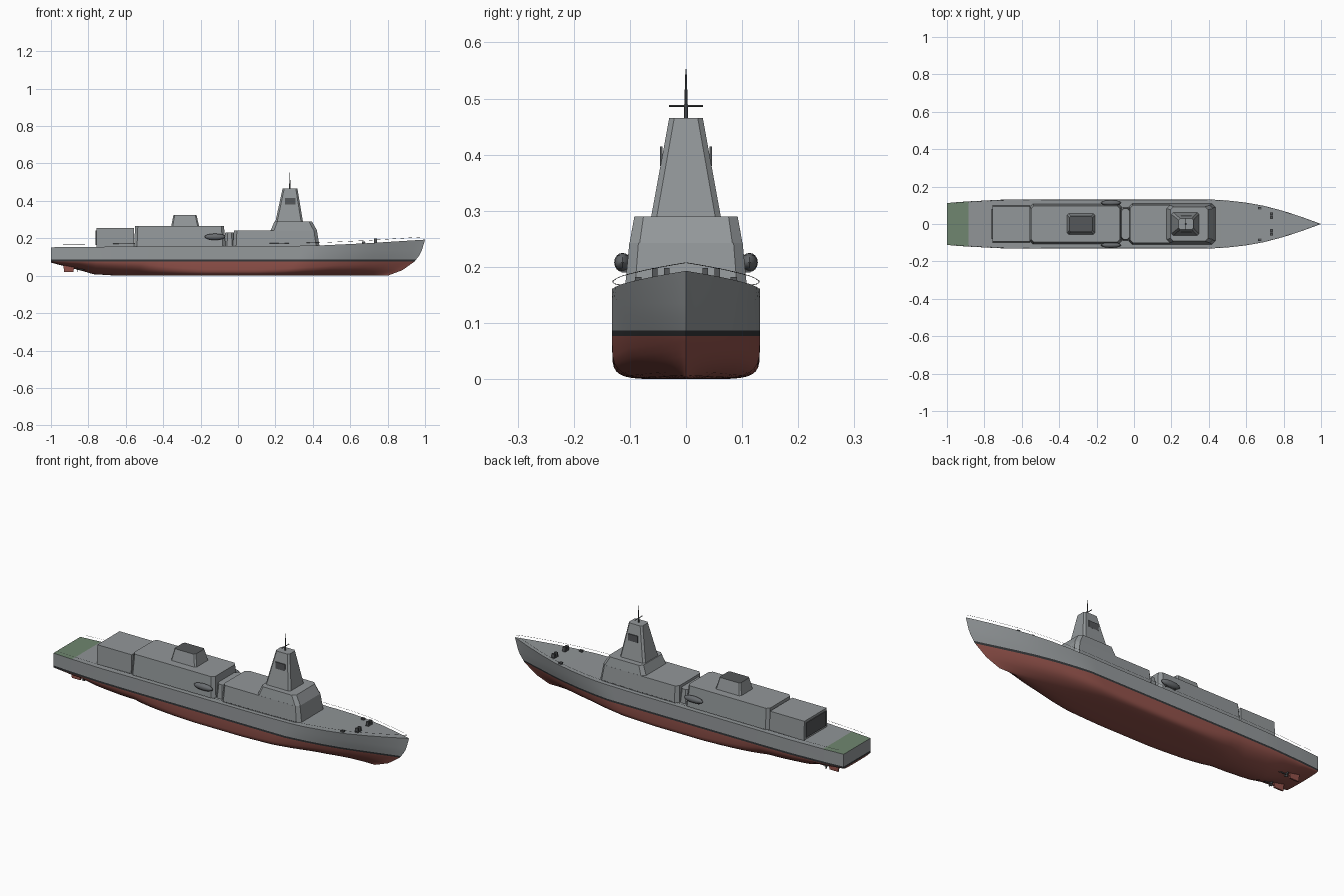
import bpy, bmesh
from math import sin, cos, pi
from mathutils import Matrix

if "Cube" in bpy.data.objects:
    bpy.data.objects.remove(bpy.data.objects["Cube"])


def material(name, r, g, b):
    m = bpy.data.materials.new(name)
    m.use_nodes = True
    m.diffuse_color = (r, g, b, 1)
    m.node_tree.nodes["Principled BSDF"].inputs["Base Color"].default_value = (r, g, b, 1)
    return m


RED = material("bottom red", .29, .085, .07)
BOOT = material("waterline black", .035, .037, .04)
GREY = material("hull grey", .30, .32, .33)
DECK = material("deck grey", .28, .30, .31)
GREEN = material("flight deck green", .16, .24, .16)
UPPER = material("superstructure grey", .29, .31, .32)
DARK = material("dark grey", .09, .095, .10)
BOAT = material("boat grey", .14, .15, .16)


def interp(table, v):
    if v <= table[0][0]:
        return table[0][1]
    for (a, p), (b, q) in zip(table, table[1:]):
        if v <= b:
            return p + (q - p) * (v - a) / (b - a)
    return table[-1][1]


def finish(name, bm, *mats, smooth=False):
    bmesh.ops.recalc_face_normals(bm, faces=bm.faces)
    me = bpy.data.meshes.new(name)
    bm.to_mesh(me)
    bm.free()
    for m in mats:
        me.materials.append(m)
    ob = bpy.data.objects.new(name, me)
    bpy.context.collection.objects.link(ob)
    if smooth:
        bpy.ops.object.select_all(action='DESELECT')
        ob.select_set(True)
        bpy.context.view_layer.objects.active = ob
        bpy.ops.object.shade_smooth_by_angle(angle=.6)
    return ob


# Hull lines
BEAM = [(-1, .112), (-.9, .12), (-.7, .13), (-.5, .132), (.4, .132), (.5, .126), (.6, .115),
        (.7, .097), (.8, .07), (.9, .037), (1, 0)]
SHEER = [(-1, .152), (-.5, .157), (.2, .158), (.45, .162), (.7, .174), (1, .193)]
KEEL = [(-1, .07), (-.9, .045), (-.75, .008), (-.6, 0), (1, 0)]
FULLNESS = [(-1, 2.4), (-.85, 1.6), (-.5, 2), (-.1, 6), (.2, 6), (.6, 2.6), (1, 1.5)]
STEM = [(0, .8), (.03, .88), (.077, .945), (.12, .978), (.19, 1)]
WL, BT, STEPS = .077, .087, 8

# Hull: half sections from keel to deck centre, mirrored
bm = bmesh.new()
stations = sorted([-1 + i * .05 for i in range(41)] + [-.885, .975])
rows = []
for s in stations:
    beam, top, keel, n = (interp(t, s) for t in (BEAM, SHEER, KEEL, FULLNESS))
    wl_beam = beam * (1 - .3 * max(0, (s - .4) / .6))
    pts = []
    for j in range(STEPS + 1):
        a = j / STEPS * pi / 2
        c = max(0, cos(a)) if j < STEPS else 0
        pts.append((wl_beam * sin(a) ** (2 / n), WL - (WL - keel) * c ** (2 / n)))
    for z in (BT, .11, .135, top):
        f = (z - WL) / (top - WL)
        pts.append((wl_beam + (beam - wl_beam) * f, z))
    pts.append((0, top))
    rows.append([bm.verts.new((-1 + (1 + interp(STEM, z)) * (s + 1) / 2, y, z)) for y, z in pts])
last = len(rows[0]) - 2
for s, a, b in zip(stations, rows, rows[1:]):
    for j in range(last + 1):
        f = bm.faces.new((a[j], b[j], b[j + 1], a[j + 1]))
        if j == last:
            f.material_index = 4 if s < -.89 else 3
        else:
            f.material_index = 0 if j < STEPS else 1 if j == STEPS else 2
# Transom bands
r = rows[0]
for band, mi in ((r[:STEPS + 1], 0), (r[STEPS:STEPS + 2], 1), (r[STEPS + 1:last + 1], 2)):
    ends = [bm.verts.new((-1, 0, v.co.z)) for v in (band[-1], band[0])]
    bm.faces.new(band + ends).material_index = mi
bmesh.ops.remove_doubles(bm, verts=bm.verts, dist=1e-5)
mirrored = bmesh.ops.duplicate(bm, geom=bm.verts[:] + bm.edges[:] + bm.faces[:])["geom"]
for v in mirrored:
    if isinstance(v, bmesh.types.BMVert):
        v.co.y *= -1
bmesh.ops.remove_doubles(bm, verts=bm.verts, dist=1e-5)
finish("hull", bm, RED, BOOT, GREY, DECK, GREEN, smooth=True)


def block(name, lower, upper, chamfer=0, mat=UPPER, top=None):
    """Tapered house; each end is (x aft, x fore, half width, z)."""
    bm = bmesh.new()
    rings = []
    for (x0, x1, w, z), c in ((lower, chamfer), (upper, chamfer * .9)):
        if c:
            outline = [(x0 + c, -w), (x1 - c, -w), (x1, -w + c), (x1, w - c),
                       (x1 - c, w), (x0 + c, w), (x0, w - c), (x0, -w + c)]
        else:
            outline = [(x0, -w), (x1, -w), (x1, w), (x0, w)]
        rings.append([bm.verts.new((x, y, z)) for x, y in outline])
    lo, hi = rings
    bm.faces.new(lo)
    bm.faces.new(hi).material_index = 1 if top else 0
    for i in range(len(lo)):
        k = (i + 1) % len(lo)
        bm.faces.new((lo[i], lo[k], hi[k], hi[i]))
    return finish(name, bm, mat, top or mat)


def box(name, x0, x1, y0, y1, z0, z1, mat):
    bm = bmesh.new()
    bmesh.ops.create_cube(bm, size=1)
    for v in bm.verts:
        v.co = (x0 + (v.co.x + .5) * (x1 - x0), y0 + (v.co.y + .5) * (y1 - y0),
                z0 + (v.co.z + .5) * (z1 - z0))
    return finish(name, bm, mat)


def rod(name, radius, tip, length, at, axis, mat):
    bm = bmesh.new()
    turn = {'X': Matrix.Rotation(pi / 2, 4, 'Y'), 'Y': Matrix.Rotation(pi / 2, 4, 'X'),
            'Z': Matrix()}[axis]
    bmesh.ops.create_cone(bm, cap_ends=True, segments=8, radius1=radius, radius2=tip,
                          depth=length, matrix=Matrix.Translation(at) @ turn)
    return finish(name, bm, mat)


# Superstructure
block("hangar", (-.757, -.556, .098, .15), (-.757, -.556, .093, .254))
block("aft_house", (-.556, -.065, .108, .15), (-.55, -.075, .097, .265), .016)
block("passage", (-.075, -.015, .09, .15), (-.068, -.022, .082, .23), .015)
block("forward_house", (-.028, .437, .11, .15), (-.022, .422, .101, .243), .018)
block("bridge", (.175, .422, .1005, .243), (.195, .395, .092, .29), .018)
block("tower", (.2, .347, .062, .29), (.238, .318, .03, .465), .01)
block("funnel", (-.357, -.208, .055, .265), (-.345, -.222, .042, .325), .008, UPPER, DARK)
box("hangar_door", -.761, -.755, -.08, .08, .165, .242, DARK)

# Mast
rod("mast_pole", .004, .001, .09, (.277, 0, .508), 'Z', DARK)
rod("mast_yard", .002, .002, .06, (.277, 0, .487), 'Y', DARK)

for s, side in ((1, "left"), (-1, "right")):
    # Tower sensor panels
    box("sensor_panel_" + side, .25, .307, s * .042, s * .046, .38, .415, DARK)

    # Boats and their davits
    bm = bmesh.new()
    bmesh.ops.create_uvsphere(bm, u_segments=12, v_segments=8, radius=1)
    for v in bm.verts:
        v.co = (-.123 + v.co.x * .056, s * (.113 + v.co.y * .015), .208 + v.co.z * .017)
    finish("boat_" + side, bm, BOAT, smooth=True)
    for x in (-.15, -.1):
        box("davit_" + side, x - .004, x + .004, s * .095, s * .115, .19, .2, DARK)

    # Bollards and winches on the foredeck
    for x, y0, y1 in ((.735, .028, .062), (.672, .078, .092)):
        z = interp(SHEER, x)
        box("bollard_base_" + side, x - .009, x + .009, s * y0, s * y1, z - .002, z + .004, DARK)
        for y in (y0 + .006, y1 - .006):
            box("bollard_" + side, x - .008, x + .008, s * (y - .005), s * (y + .005),
                z, z + (.022 if x > .7 else .009), DARK)

    # Rudders, shafts and propellers
    block("rudder_" + side, (-.93, -.88, .004, .02), (-.935, -.872, .005, .075),
          mat=RED).location.y = s * .055
    rod("propeller_shaft_" + side, .003, .003, .12, (-.8, s * .055, .033), 'X', DARK)
    for i in range(4):
        blade = box("propeller_blade_" + side, -.002, .002, -.004, .004, 0, .014, DARK)
        blade.location = (-.86, s * .055, .033)
        blade.rotation_euler.x = i * pi / 2 + .4

    # Deck edge rail
    curve = bpy.data.curves.new("rail_" + side, 'CURVE')
    curve.dimensions = '3D'
    curve.bevel_depth = .0006
    curve.bevel_resolution = 0
    line = curve.splines.new('POLY')
    rail_x = [-.97 + i * .049 for i in range(41)]
    line.points.add(len(rail_x) - 1)
    for p, x in zip(line.points, rail_x):
        p.co = (x, s * max(0, interp(BEAM, x) - .002), interp(SHEER, x) + .015, 1)
    curve.materials.append(DARK)
    bpy.context.collection.objects.link(bpy.data.objects.new("rail_" + side, curve))
